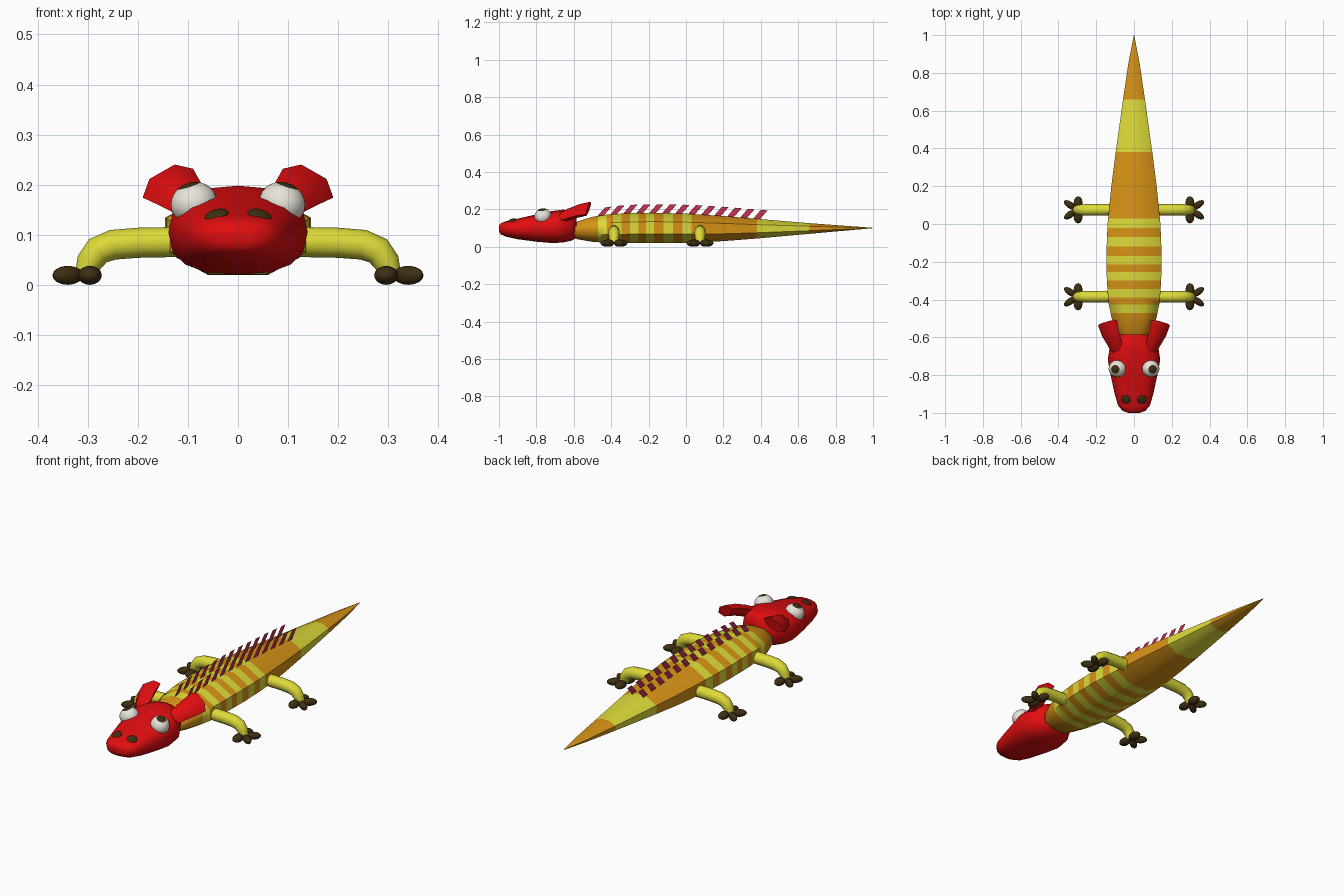
import bpy, bmesh, math
from mathutils import Vector, Matrix

if "Cube" in bpy.data.objects:
    bpy.data.objects.remove(bpy.data.objects["Cube"])


def material(name, rgb):
    m = bpy.data.materials.new(name)
    m.diffuse_color = (*rgb, 1)
    m.use_nodes = True
    m.node_tree.nodes["Principled BSDF"].inputs["Base Color"].default_value = m.diffuse_color
    return m


ORANGE = material("orange", (0.68, 0.29, 0.008))
YELLOW = material("yellow", (0.72, 0.70, 0.04))
RED = material("red", (0.75, 0.004, 0.005))
BROWN = material("dark brown", (0.05, 0.029, 0.006))
WHITE = material("eye white", (0.80, 0.78, 0.70))
CRIMSON = material("crimson", (0.55, 0.035, 0.085))


def finish(bm, name, mats, angle=60, rule=None):
    bmesh.ops.recalc_face_normals(bm, faces=bm.faces)
    if rule:
        for f in bm.faces:
            f.material_index = rule(f.calc_center_median())
    me = bpy.data.meshes.new(name)
    bm.to_mesh(me)
    bm.free()
    ob = bpy.data.objects.new(name, me)
    bpy.context.collection.objects.link(ob)
    for m in mats:
        me.materials.append(m)
    if angle:
        bpy.ops.object.select_all(action='DESELECT')
        ob.select_set(True)
        bpy.context.view_layer.objects.active = ob
        bpy.ops.object.shade_smooth_by_angle(angle=math.radians(angle))
    return ob


def loft(name, rings, mats, angle=60, rule=None):
    """Skin a list of equal-sized point rings and cap both ends."""
    bm = bmesh.new()
    vs = [[bm.verts.new(p) for p in r] for r in rings]
    n = len(vs[0])
    for a, b in zip(vs, vs[1:]):
        for i in range(n):
            j = (i + 1) % n
            bm.faces.new((a[i], a[j], b[j], b[i]))
    bm.faces.new(vs[0])
    bm.faces.new(vs[-1])
    return finish(bm, name, mats, angle, rule)


def ellipsoid(name, loc, radii, rot, mats, rule=None, seg=16, rings=10):
    """Rule sees the unit sphere before it is placed."""
    bm = bmesh.new()
    bmesh.ops.create_uvsphere(bm, u_segments=seg, v_segments=rings, radius=1)
    if rule:
        for f in bm.faces:
            f.material_index = rule(f.calc_center_median())
    bm.transform(Matrix.Translation(loc) @ rot.to_4x4() @ Matrix.Diagonal((*radii, 1)))
    return finish(bm, name, mats)


def interp(table, y):
    for a, b in zip(table, table[1:]):
        if y <= b[0]:
            t = (y - a[0]) / (b[0] - a[0])
            return [p + (q - p) * t for p, q in zip(a, b)]
    return list(table[-1])


# Body and tail: y, half width, bottom, top
BODY = [(-0.62, 0.05, 0.06, 0.115), (-0.58, 0.09, 0.04, 0.135), (-0.5, 0.118, 0.026, 0.16),
        (-0.42, 0.135, 0.021, 0.172), (-0.3, 0.144, 0.02, 0.18), (-0.15, 0.146, 0.02, 0.181),
        (0.0, 0.14, 0.021, 0.177), (0.2, 0.12, 0.03, 0.164), (0.38, 0.097, 0.044, 0.149),
        (0.66, 0.058, 0.069, 0.126), (0.85, 0.03, 0.086, 0.112), (1.0, 0.001, 0.099, 0.101)]
STRIPES = [(-0.47, -0.425), (-0.39, -0.345), (-0.30, -0.255), (-0.215, -0.17),
           (-0.12, -0.07), (-0.02, 0.03), (0.38, 0.66)]


def body_ring(y):
    _, w, lo, hi = interp(BODY, y)
    k = 1 / math.cos(math.pi / 8)
    angles = [math.pi / 8 + i * math.pi / 4 for i in range(8)]
    return [(w * k * math.cos(a), y, (lo + hi) / 2 + (hi - lo) / 2 * k * math.sin(a)) for a in angles]


ys = sorted({r[0] for r in BODY} | {e for s in STRIPES for e in s})
loft("body_and_tail", [body_ring(y) for y in ys], [ORANGE, YELLOW], 60,
     lambda c: int(any(a < c.y < b for a, b in STRIPES)))

# Head
HEAD = [(-1.0, 0.03, 0.08, 0.115), (-0.99, 0.06, 0.066, 0.126), (-0.96, 0.085, 0.053, 0.137),
        (-0.9, 0.102, 0.04, 0.15), (-0.8, 0.124, 0.027, 0.173), (-0.72, 0.139, 0.02, 0.19),
        (-0.66, 0.13, 0.022, 0.198), (-0.61, 0.1, 0.033, 0.196), (-0.585, 0.07, 0.048, 0.186)]


def head_ring(y, w, lo, hi, n=16):
    pts = []
    for i in range(n):
        a = 2 * math.pi * i / n
        c, s = math.cos(a), math.sin(a)
        pts.append((w * math.copysign(abs(c) ** 0.8, c), y,
                    (lo + hi) / 2 + (hi - lo) / 2 * math.copysign(abs(s) ** 0.8, s)))
    return pts


loft("head", [head_ring(*h) for h in HEAD], [RED], 70)


# Parts in mirrored pairs
def ear(side, label):
    # flared ear: centre, half breadth, half thickness
    sections = [((0.08, -0.69, 0.145), 0.035, 0.03), ((0.1, -0.64, 0.168), 0.042, 0.033),
                ((0.125, -0.58, 0.19), 0.053, 0.032), ((0.14, -0.522, 0.203), 0.06, 0.03)]
    u = Vector((0.84, -0.25, -0.48))
    v = Vector((0.45, 0.1, 0.88))
    rings = []
    for c, b, t in sections:
        ring = []
        for i in range(6):
            a = math.pi * i / 3
            p = Vector(c) + u * b * math.cos(a) + v * t * math.sin(a)
            ring.append((p.x * side, p.y, p.z))
        rings.append(ring)
    loft(label + "_ear", rings, [RED], 50)


def leg(side, label, y):
    # bent tube: x, z, radius, direction angle below horizontal
    path = [(0.1, 0.086, 0.03, 0), (0.2, 0.084, 0.03, 2), (0.25, 0.08, 0.03, 12),
            (0.28, 0.068, 0.029, 38), (0.297, 0.045, 0.026, 62), (0.304, 0.018, 0.022, 80)]
    rings = []
    for x, z, r, d in path:
        d = math.radians(d)
        ring = []
        for i in range(12):
            a = math.pi * i / 6
            h = r * math.sin(a)
            ring.append((side * (x + h * math.sin(d)), y + r * math.cos(a), z + h * math.cos(d)))
        rings.append(ring)
    loft(label + "_leg", rings, [YELLOW], 60)
    # four toes: two outward, one forward, one back
    for n, (dx, dy, w) in enumerate([(0.036, 0.026, 0.018), (0.036, -0.026, 0.018),
                                     (-0.008, 0.036, 0.024), (-0.008, -0.036, 0.024)]):
        turn = math.atan2(dy, dx * side) if n < 2 else math.pi / 2
        ellipsoid(f"{label}_toe_{n + 1}", (side * (0.304 + dx), y + dy, 0.019), (0.036, w, 0.019),
                  Matrix.Rotation(turn, 3, 'Z'), [BROWN], seg=12, rings=8)


for side, label in ((-1, "left"), (1, "right")):
    ear(side, label)
    leg(side, label + "_front", -0.385)
    leg(side, label + "_rear", 0.075)

    # Eye with the pupil on its polar cap
    look = Vector((0.3 * side, -0.12, 0.95)).to_track_quat('Z', 'Y').to_matrix()
    ellipsoid(label + "_eye", (0.088 * side, -0.765, 0.163), (0.045, 0.047, 0.042), look,
              [WHITE, BROWN], lambda c: int(c.z > 0.86), seg=24, rings=12)

    # Nostril
    tilt = Vector((0.25 * side, -0.35, 0.9)).to_track_quat('Z', 'Y').to_matrix()
    ellipsoid(label + "_nostril", (0.043 * side, -0.93, 0.139), (0.025, 0.025, 0.009), tilt,
              [BROWN], seg=14, rings=8)

    # Row of thin slanted back plates
    bm = bmesh.new()
    for i in range(13):
        y = -0.479 + i * 0.0695
        z0, z1 = interp(BODY, y)[3] - 0.006, interp(BODY, y + 0.036)[3] - 0.006
        x = 0.032 * side
        quad = [(x, y, z0), (x, y + 0.036, z1), (x, y + 0.081, z1 + 0.052), (x, y + 0.045, z0 + 0.052)]
        bm.faces.new([bm.verts.new(p) for p in quad])
    finish(bm, label + "_back_plates", [CRIMSON], 0)
